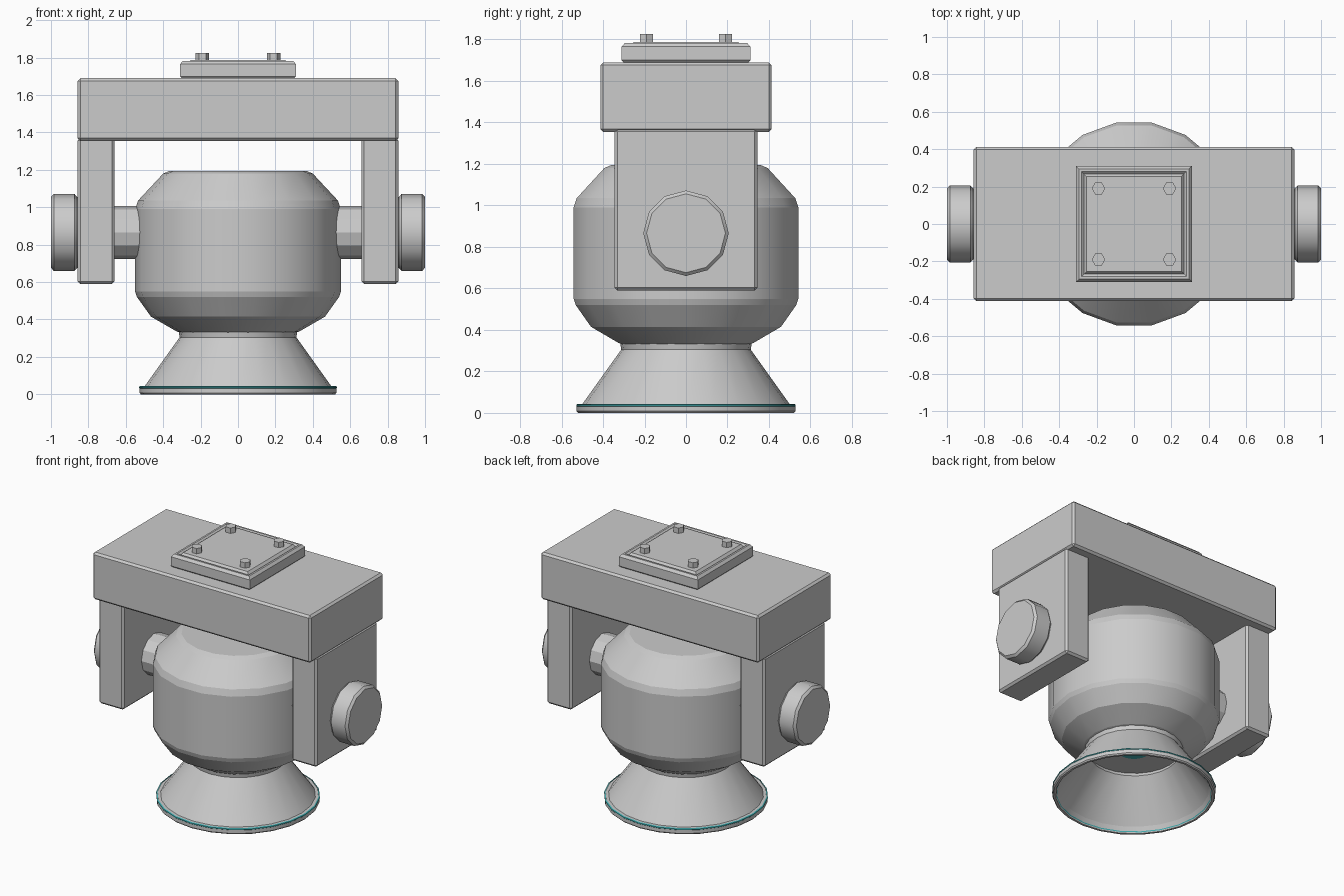
import bpy, bmesh, math
from mathutils import Matrix, Vector

cube = bpy.data.objects.get("Cube")
if cube:
    bpy.data.objects.remove(cube, do_unlink=True)


def material(name, colour):
    mat = bpy.data.materials.new(name)
    mat.use_nodes = True
    mat.diffuse_color = colour
    mat.node_tree.nodes["Principled BSDF"].inputs["Base Color"].default_value = colour
    return mat


metal = material("grey_metal", (0.6, 0.6, 0.6, 1))
teal = material("teal_glow", (0.06, 0.45, 0.47, 1))


def finish(name, bm, mat=metal):
    bmesh.ops.recalc_face_normals(bm, faces=bm.faces)
    mesh = bpy.data.meshes.new(name)
    bm.to_mesh(mesh)
    bm.free()
    mesh.materials.append(mat)
    ob = bpy.data.objects.new(name, mesh)
    bpy.context.collection.objects.link(ob)


def box(name, lo, hi, bevel):
    """Bevelled box between two corners."""
    bm = bmesh.new()
    lo, hi = Vector(lo), Vector(hi)
    bmesh.ops.create_cube(bm, size=1, matrix=Matrix.Translation((lo + hi) / 2)
                          @ Matrix.Diagonal((*(hi - lo), 1)))
    bmesh.ops.bevel(bm, geom=bm.edges[:], offset=bevel, segments=1, affect='EDGES')
    finish(name, bm)


def lathe(name, profile, sides, matrix=Matrix(), capped=True, smooth=True, mat=metal):
    """Spin (radius, height) points about z; round along each band, crisp between bands."""
    bm = bmesh.new()
    rings = []
    for r, z in profile:
        angles = [math.tau * i / sides for i in range(sides)]
        rings.append([bm.verts.new(matrix @ Vector((r * math.cos(a), r * math.sin(a), z)))
                      for a in angles])
    for a, b in zip(rings, rings[1:]):
        for i in range(sides):
            j = (i + 1) % sides
            bm.faces.new((a[i], a[j], b[j], b[i])).smooth = smooth
    if capped:
        bm.faces.new(rings[0])
        bm.faces.new(rings[-1])
    for ring in rings:
        for i in range(sides):
            bm.edges.get((ring[i - 1], ring[i])).smooth = False
    finish(name, bm, mat)


# Hollow flared base with a flat rim
lathe("flared_base", [(0.30, 0.33), (0.29, 0.305), (0.485, 0.04), (0.505, 0.0),
                      (0.52, 0.0), (0.527, 0.008), (0.527, 0.035), (0.52, 0.042),
                      (0.50, 0.042), (0.312, 0.305), (0.318, 0.34)],
      24, capped=False)

# Thin teal bands outside and inside the rim, and a small teal disc up inside
lathe("outer_rim_band", [(0.527, 0.032), (0.529, 0.034), (0.529, 0.040), (0.521, 0.044)],
      24, capped=False, mat=teal)
lathe("inner_rim_band", [(0.500, 0.006), (0.497, 0.012)], 24, capped=False, mat=teal)
lathe("inner_disc", [(0.107, 0.326), (0.107, 0.332)], 18, mat=teal)

# Rounded drum body
lathe("drum_body", [(0.31, 0.33), (0.33, 0.337), (0.465, 0.415), (0.54, 0.52),
                    (0.55, 0.55), (0.55, 0.99), (0.535, 1.035), (0.40, 1.18),
                    (0.365, 1.195)], 18)

# Yoke beam across the top
box("yoke_beam", (-0.857, -0.413, 1.355), (0.857, 0.413, 1.69), 0.014)

# Arms, axles and round end caps on both sides
for side, s in (("left", 1), ("right", -1)):
    xs = sorted((s * 0.66, s * 0.857))
    box(side + "_arm", (xs[0], -0.345, 0.59), (xs[1], 0.345, 1.37), 0.014)
    outward = Matrix.Translation((0, 0, 0.866)) @ Matrix.Rotation(s * math.pi / 2, 4, 'Y')
    lathe(side + "_axle", [(0.142, 0.45), (0.142, 0.68)], 12, outward, smooth=False)
    lathe(side + "_end_cap", [(0.19, 0.85), (0.19, 0.86), (0.206, 0.875), (0.206, 0.985),
                              (0.19, 1.0)], 12, outward)

# Square mounting plate: a raised rim, a groove and a centre panel
square = Matrix.Rotation(math.pi / 4, 4, 'Z') @ Matrix.Diagonal((2 ** 0.5, 2 ** 0.5, 1, 1))
lathe("mounting_plate", [(0.295, 1.685), (0.31, 1.70), (0.31, 1.765), (0.295, 1.783),
                         (0.282, 1.783), (0.268, 1.770), (0.253, 1.788)],
      4, square, smooth=False)

# Hexagonal bolts in the corners
for x in (-0.19, 0.19):
    for y in (-0.19, 0.19):
        lathe("bolt", [(0.036, 1.77), (0.036, 1.826)], 6,
              Matrix.Translation((x, y, 0)), smooth=False)
